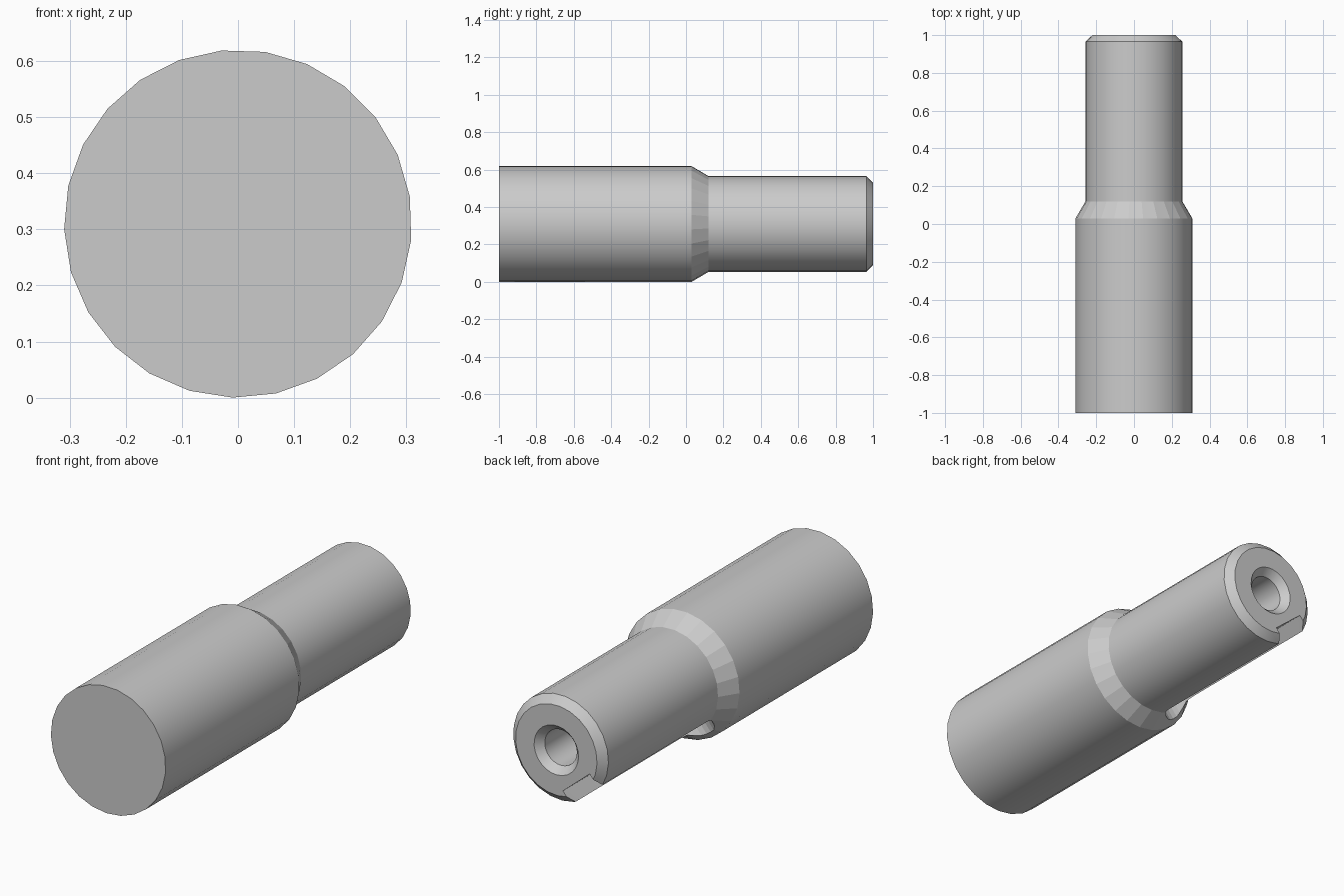
import bpy, bmesh
from math import sin, cos, pi, radians
from mathutils import Vector

cube = bpy.data.objects.get("Cube")
if cube:
    bpy.data.objects.remove(cube, do_unlink=True)

SIDES = 25
AXIS_Z = 0.31
PHASE = radians(-91.8)

steel = bpy.data.materials.new("steel_grey")
steel.use_nodes = True
GREY = (0.6, 0.6, 0.6, 1)
steel.diffuse_color = GREY
steel.node_tree.nodes["Principled BSDF"].inputs["Base Color"].default_value = GREY


def finish(bm, name):
    bmesh.ops.recalc_face_normals(bm, faces=bm.faces)
    mesh = bpy.data.meshes.new(name)
    bm.to_mesh(mesh)
    bm.free()
    mesh.materials.append(steel)
    obj = bpy.data.objects.new(name, mesh)
    bpy.context.collection.objects.link(obj)
    return obj


def lathe(name, profile):
    """Spin (radius, y) points about the shaft axis and cap both ends."""
    bm = bmesh.new()
    rings = []
    for r, y in profile:
        angles = [PHASE + 2 * pi * i / SIDES for i in range(SIDES)]
        rings.append([bm.verts.new((r * cos(a), y, AXIS_Z + r * sin(a))) for a in angles])
    for a, b in zip(rings, rings[1:]):
        for i in range(SIDES):
            j = (i + 1) % SIDES
            bm.faces.new((a[i], a[j], b[j], b[i]))
    bm.faces.new(rings[0])
    bm.faces.new(rings[-1])
    return finish(bm, name)


def keyway_cutter(facing, floor, half_width, end_y):
    """Slot with a rounded inner end, open at the back of the shaft."""
    out = Vector((cos(facing), 0, sin(facing)))
    side = Vector((-sin(facing), 0, cos(facing)))
    centre = Vector((0, 0, AXIS_Z))
    outline = [(-half_width, 1.1), (half_width, 1.1)]
    for i in range(13):
        a = pi * i / 12
        outline.append((half_width * cos(a), end_y + half_width * (1 - sin(a))))
    bm = bmesh.new()
    verts = [bm.verts.new(centre + out * floor + side * s + Vector((0, y, 0)))
             for s, y in outline]
    base = bm.faces.new(verts)
    moved = bmesh.ops.extrude_face_region(bm, geom=[base])["geom"]
    bmesh.ops.translate(bm, vec=out * 0.3,
                        verts=[v for v in moved if isinstance(v, bmesh.types.BMVert)])
    return finish(bm, "keyway_cutter")


# Stepped shaft: thick body, cone shoulder, thin end, countersunk bore
shaft = lathe("stepped_shaft", [
    (0.31, -1), (0.31, 0.03), (0.257, 0.12), (0.257, 0.965),
    (0.22, 1), (0.12, 1), (0.087, 0.965), (0.087, 0.5)])

# Keyway along the thin end
cutter = keyway_cutter(radians(230), 0.168, 0.094, 0.07)
cutter.hide_render = True
cut = shaft.modifiers.new("keyway", 'BOOLEAN')
cut.operation = 'DIFFERENCE'
cut.solver = 'EXACT'
cut.object = cutter
bpy.context.view_layer.objects.active = shaft
shaft.select_set(True)
bpy.ops.object.modifier_apply(modifier=cut.name)
bpy.data.objects.remove(cutter, do_unlink=True)

# Smooth barrels, flat shoulder facets
bpy.ops.object.shade_smooth_by_angle(angle=radians(22))
for p in shaft.data.polygons:
    if 0.03 < p.center.y < 0.12:
        p.use_smooth = False
